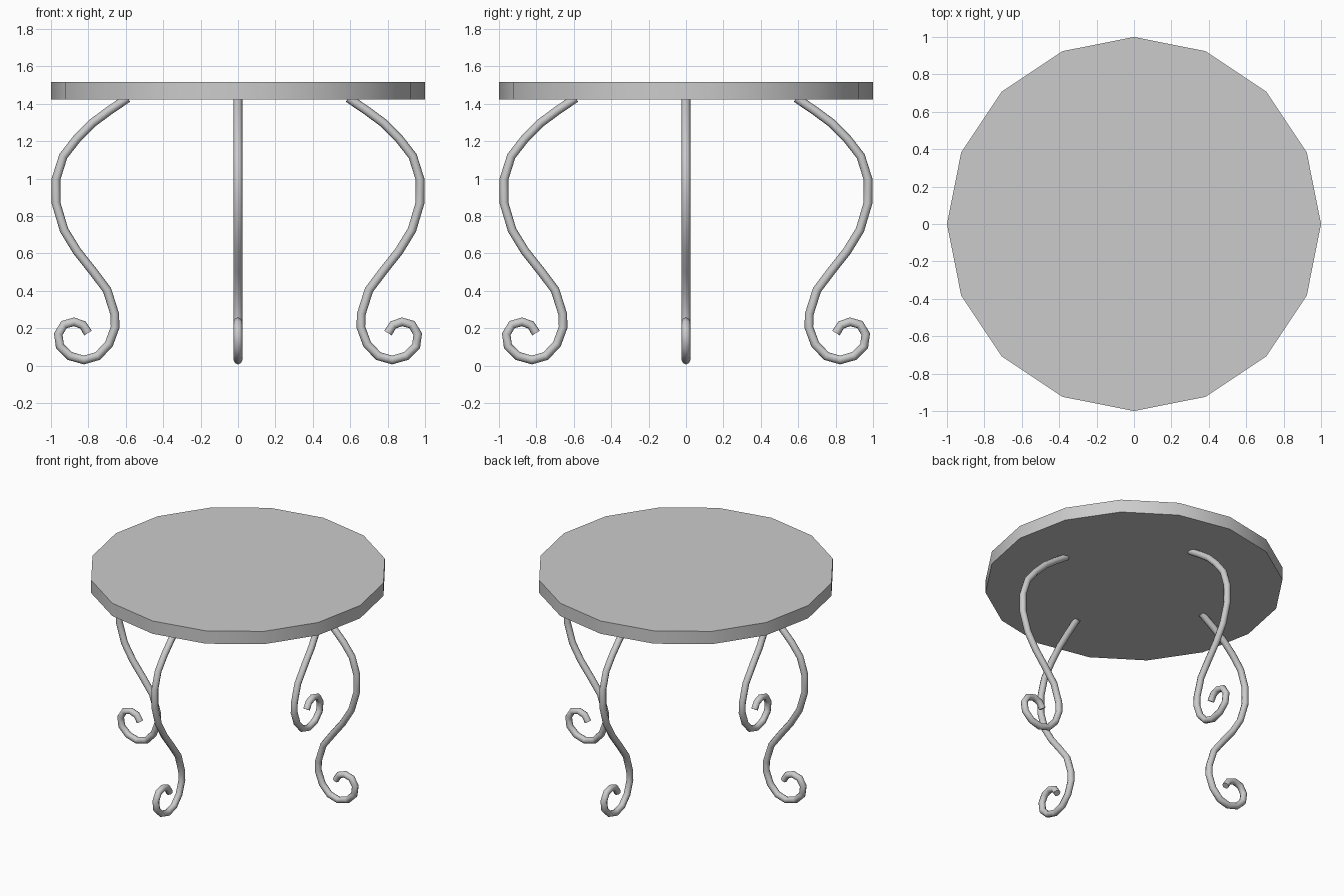
import bpy
from math import pi

if "Cube" in bpy.data.objects:
    bpy.data.objects.remove(bpy.data.objects["Cube"])

# Round table top: 16-sided disc
bpy.ops.mesh.primitive_cylinder_add(vertices=16, radius=1, depth=0.095, location=(0, 0, 1.4695))
top = bpy.context.object
top.name = "table_top"
bpy.ops.object.shade_smooth_by_angle(angle=pi / 6)

# Scroll leg centre line as (distance from axis, height), from top to curl end
LEG = [(.59, 1.43), (.69, 1.362), (.778, 1.297), (.863, 1.211), (.934, 1.12), (.973, .997),
       (.973, .869), (.93, .725), (.861, .612), (.78, .51), (.70, .404), (.659, .275),
       (.657, .205), (.69, .115), (.75, .051), (.824, .03), (.898, .051), (.952, .103),
       (.961, .168), (.93, .219), (.877, .234), (.829, .217), (.802, .174)]

curve = bpy.data.curves.new("leg_curve", 'CURVE')
curve.dimensions = '3D'
curve.bevel_depth = 0.0235
curve.bevel_resolution = 2
curve.use_fill_caps = True
spline = curve.splines.new('POLY')
spline.points.add(len(LEG) - 1)
for p, (r, z) in zip(spline.points, LEG):
    p.co = (r, 0, z, 1)
helper = bpy.data.objects.new("leg_curve", curve)
bpy.context.collection.objects.link(helper)

# Tube mesh shared by the four legs
bpy.context.view_layer.update()
mesh = bpy.data.meshes.new_from_object(helper.evaluated_get(bpy.context.evaluated_depsgraph_get()))
bpy.data.objects.remove(helper)

for i, side in enumerate(("right", "back", "left", "front")):
    leg = bpy.data.objects.new(side + "_leg", mesh)
    leg.rotation_euler.z = i * pi / 2
    bpy.context.collection.objects.link(leg)

# Smooth tubes with sharp end caps
bpy.ops.object.select_all(action='DESELECT')
leg.select_set(True)
bpy.context.view_layer.objects.active = leg
bpy.ops.object.shade_smooth_by_angle(angle=pi / 3)
